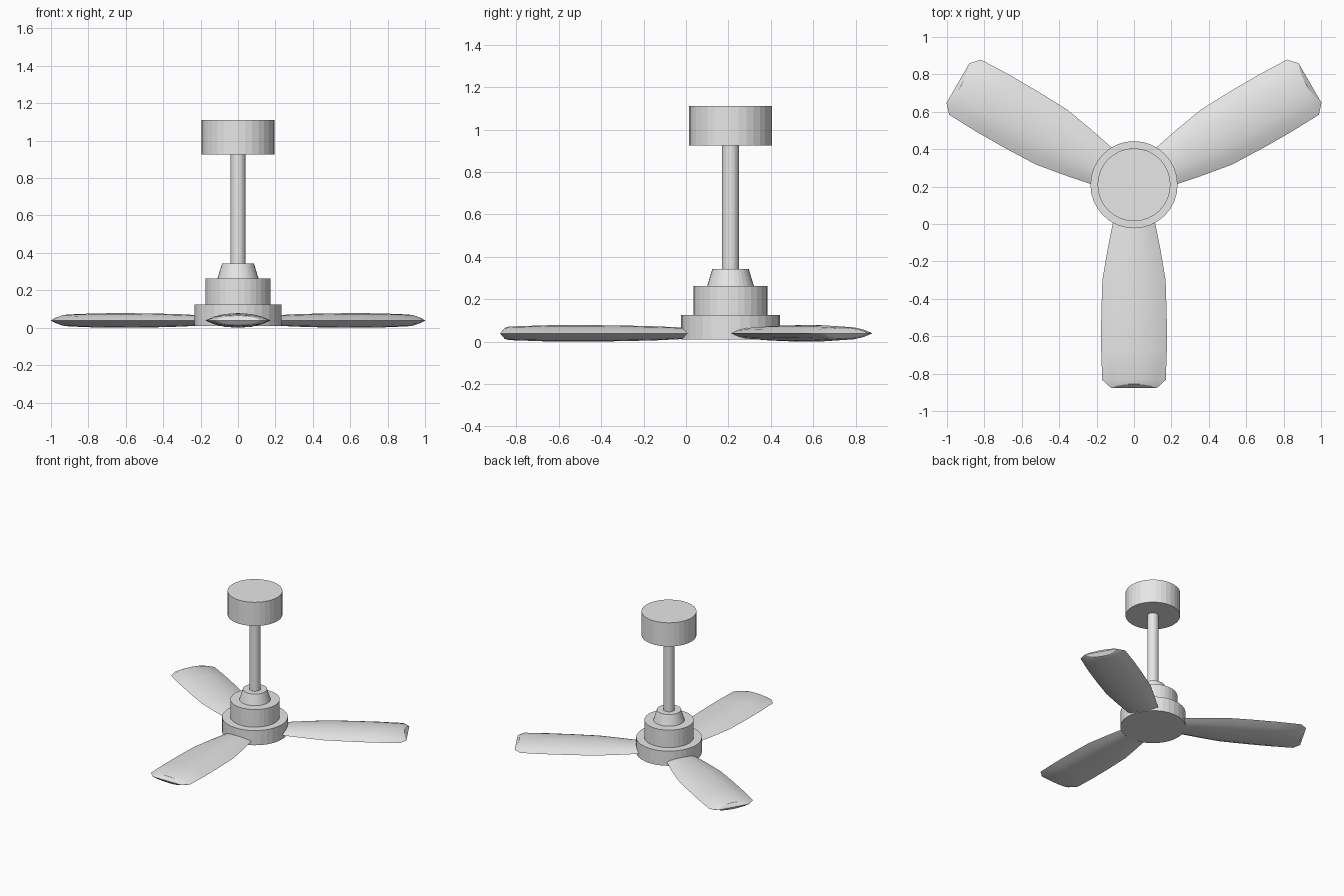
import bpy
import bmesh
import math
from mathutils import Matrix, Vector

cube = bpy.data.objects.get("Cube")
if cube:
    bpy.data.objects.remove(cube, do_unlink=True)

AXIS_Y = 0.21

grey = bpy.data.materials.new("light grey")
grey.use_nodes = True
colour = (0.8, 0.8, 0.8, 1)
grey.diffuse_color = colour
grey.node_tree.nodes["Principled BSDF"].inputs["Base Color"].default_value = colour


def add_object(name, bm):
    bmesh.ops.recalc_face_normals(bm, faces=bm.faces)
    mesh = bpy.data.meshes.new(name)
    bm.to_mesh(mesh)
    bm.free()
    mesh.materials.append(grey)
    obj = bpy.data.objects.new(name, mesh)
    bpy.context.collection.objects.link(obj)
    return obj


def drum(name, bottom, top, r_bottom, r_top=None, sides=32):
    bm = bmesh.new()
    bmesh.ops.create_cone(
        bm, cap_ends=True, segments=sides, radius1=r_bottom,
        radius2=r_top or r_bottom, depth=top - bottom,
        matrix=Matrix.Translation((0, AXIS_Y, (bottom + top) / 2)))
    return add_object(name, bm)


# Central stack, from the hub up to the ceiling canopy
drum("blade_hub", 0.01, 0.125, 0.233)
drum("motor_housing", 0.125, 0.262, 0.175)
drum("rod_collar", 0.262, 0.342, 0.11, 0.086)
drum("down_rod", 0.342, 0.925, 0.04)
drum("ceiling_canopy", 0.925, 1.11, 0.195)

# Blade stations: distance out, half width, half thickness
STATIONS = [(0.20, 0.112, 0.026), (0.35, 0.142, 0.033), (0.51, 0.169, 0.037),
            (0.70, 0.175, 0.039), (0.87, 0.176, 0.038), (1.043, 0.170, 0.032)]
# Upper half of the lens-shaped section: across, height
LENS = [(1, 0), (0.72, 0.55), (0.4, 0.88), (0, 1), (-0.4, 0.88), (-0.72, 0.55)]
SECTION = LENS + [(-a, -h) for a, h in LENS]


def blade(name, angle):
    bm = bmesh.new()
    rings = []
    for out, width, thick in STATIONS:
        rings.append([bm.verts.new((out, a * width, h * thick)) for a, h in SECTION])
    # Clipped tip: narrower and thinner, with its crown set back
    rings.append([bm.verts.new((1.087 - 0.022 * abs(h), a * 0.122, h * 0.026))
                  for a, h in SECTION])
    count = len(SECTION)
    for inner, outer in zip(rings, rings[1:]):
        for i in range(count):
            j = (i + 1) % count
            bm.faces.new((inner[i], inner[j], outer[j], outer[i]))
    bm.faces.new(rings[0])
    # Tip cap, split along the middle edge
    tip = rings[-1]
    half = count // 2
    bm.faces.new(tip[:half + 1])
    bm.faces.new(tip[half:] + tip[:1])
    bm.transform(Matrix.Translation((0, AXIS_Y, 0.039)) @ Matrix.Rotation(angle, 4, "Z"))
    obj = add_object(name, bm)
    bpy.ops.object.select_all(action="DESELECT")
    obj.select_set(True)
    bpy.context.view_layer.objects.active = obj
    bpy.ops.object.shade_smooth_by_angle(angle=math.radians(30))


# Three blades spaced evenly around the hub
for name, degrees in (("left_blade", 30), ("right_blade", 150), ("front_blade", 270)):
    blade(name, math.radians(degrees))
